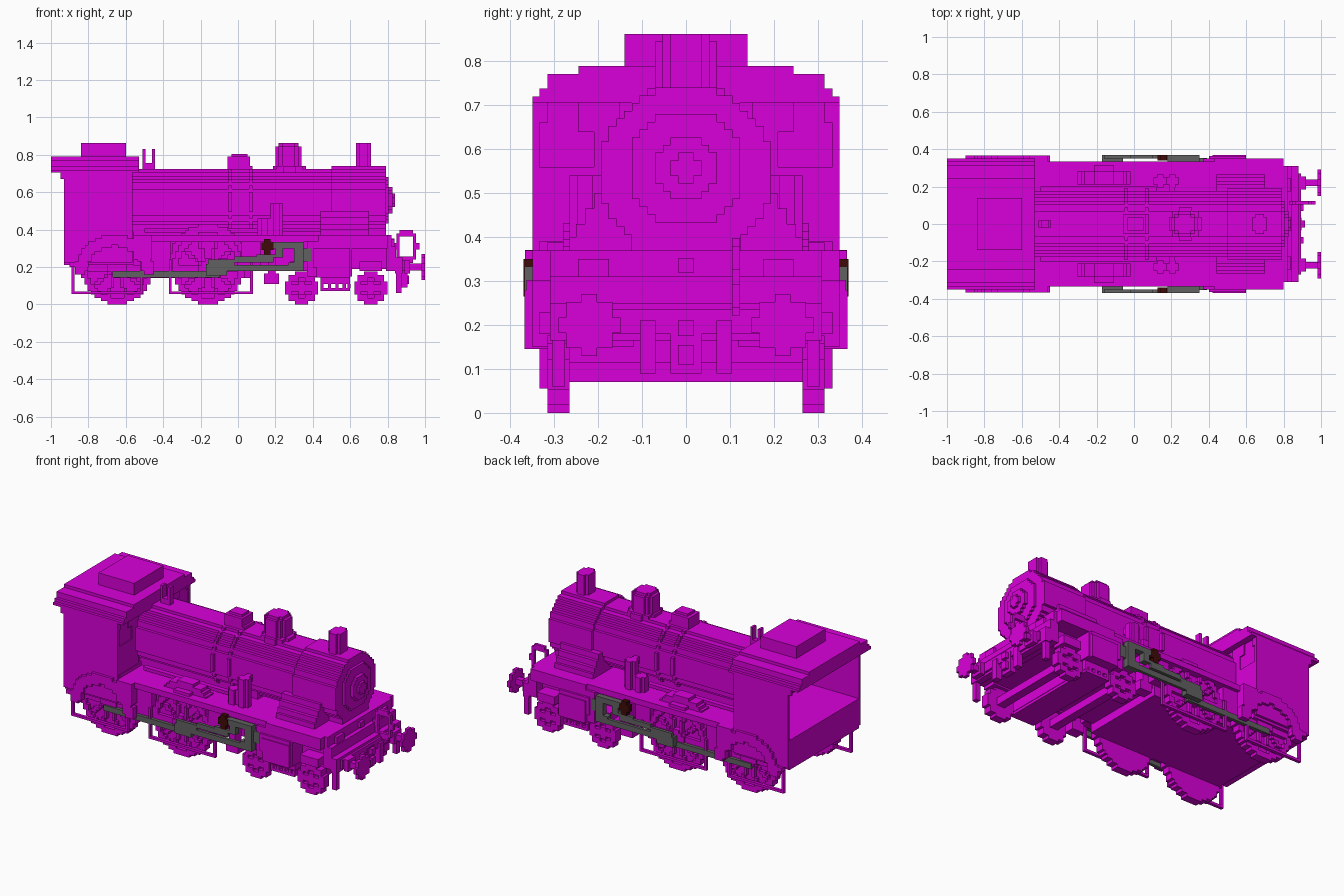
import bpy, bmesh, math

if "Cube" in bpy.data.objects:
    bpy.data.objects.remove(bpy.data.objects["Cube"])

V = 0.0176  # block size of the stepped shapes


def material(name, rgb):
    m = bpy.data.materials.new(name)
    m.use_nodes = True
    m.diffuse_color = (*rgb, 1)
    m.node_tree.nodes["Principled BSDF"].inputs["Base Color"].default_value = (*rgb, 1)
    return m


MAGENTA = material("magenta", (0.7, 0.0, 0.7))
GREY = material("rod grey", (0.12, 0.12, 0.12))
BROWN = material("dark brown", (0.05, 0.003, 0.002))


def build(name, boxes, mat=MAGENTA):
    """One object from a list of (x0, x1, y0, y1, z0, z1) blocks."""
    bm = bmesh.new()
    for x0, x1, y0, y1, z0, z1 in boxes:
        geo = bmesh.ops.create_cube(bm, size=1)
        for v in geo["verts"]:
            v.co.x = x0 if v.co.x < 0 else x1
            v.co.y = y0 if v.co.y < 0 else y1
            v.co.z = z0 if v.co.z < 0 else z1
    me = bpy.data.meshes.new(name)
    bm.to_mesh(me)
    bm.free()
    me.materials.append(mat)
    ob = bpy.data.objects.new(name, me)
    bpy.context.collection.objects.link(ob)


def pair(name, boxes, mat=MAGENTA):
    """Same part on both sides; the blocks given are for +y."""
    build("left_" + name, boxes, mat)
    build("right_" + name, [(a, b, -d, -c, e, f) for a, b, c, d, e, f in boxes], mat)


def slab(axis, a0, a1, centre, r, inside=None):
    """Stepped disc (or any shape given by a test) across an axis, as runs of blocks."""
    inside = inside or (lambda u, w: math.hypot(u, w) <= r)
    n, out = int(r / V) + 2, []
    for j in range(-n, n):
        w, start = (j + 0.5) * V, None
        for i in range(-n, n + 1):
            hit = i < n and inside((i + 0.5) * V, w)
            if hit and start is None:
                start = i
            elif not hit and start is not None:
                u0, u1 = centre[0] + start * V, centre[0] + i * V
                w0, w1 = centre[1] + j * V, centre[1] + (j + 1) * V
                out.append({"x": (a0, a1, u0, u1, w0, w1), "y": (u0, u1, a0, a1, w0, w1),
                            "z": (u0, u1, w0, w1, a0, a1)}[axis])
                start = None
    return out


def spoked(r, spokes):
    """Test for a rim, hub and spokes."""
    def inside(u, w):
        d = math.hypot(u, w)
        a = math.atan2(w, u) * spokes / (2 * math.pi)
        near = abs(a - round(a)) * 2 * math.pi / spokes * d < V * 0.55
        return d <= r and (d > r - 1.8 * V or d < r * 0.3 or near)
    return inside


def arch(r0, r1):
    return lambda u, w: r0 < math.hypot(u, w) <= r1 and w > 0


# Boiler, smokebox and bands
BZ = 0.547
build("boiler", slab("x", -0.58, 0.52, (0, BZ), 0.18))
build("smokebox", slab("x", 0.50, 0.79, (0, BZ), 0.195))
build("boiler_bands", sum((slab("x", x, x + V, (0, BZ), 0.19) for x in (-0.05, 0.06)), []))
DZ = 0.557
build("smokebox_door", slab("x", 0.79, 0.805, (0, DZ), 0.13) + slab("x", 0.80, 0.825, (0, DZ), 0.075)
      + slab("x", 0.82, 0.84, (0, DZ), 0.035))
build("boiler_saddle", [(-0.58, 0.22, -0.125, 0.125, 0.35, 0.44), (0.44, 0.79, -0.125, 0.125, 0.35, 0.44)])

# Domes, chimney and whistles on top
build("sand_dome", [(-0.055, 0.065, -0.053, 0.053, 0.70, 0.79), (-0.035, 0.05, -0.035, 0.035, 0.79, 0.805)])
build("steam_dome", slab("z", 0.69, 0.74, (0.275, 0), 0.088) + slab("z", 0.72, 0.845, (0.27, 0), 0.073)
      + slab("z", 0.84, 0.862, (0.27, 0), 0.06))
build("chimney", [(0.632, 0.712, -0.035, 0.035, 0.72, 0.862), (0.65, 0.695, -0.053, 0.053, 0.72, 0.862)])
build("whistles", [(-0.51, -0.495, -0.018, 0.018, 0.71, 0.83), (-0.46, -0.445, -0.018, 0.018, 0.71, 0.83),
                   (-0.51, -0.445, -0.018, 0.018, 0.71, 0.755)])

# Cab with open back and shallow front windows
build("cab_floor", [(-0.93, -0.56, -0.335, 0.335, 0.21, 0.39)])
pair("cab_side", [(-0.93, -0.565, 0.333, 0.35, 0.225, 0.71), (-0.95, -0.93, 0.333, 0.35, 0.67, 0.71)])
build("cab_front", [(-0.59, -0.571, -0.335, 0.335, 0.37, 0.71)])
pair("cab_window_frame", [(-0.571, -0.565, 0.15, 0.333, 0.37, 0.56), (-0.571, -0.565, 0.15, 0.21, 0.56, 0.71),
                          (-0.571, -0.565, 0.21, 0.245, 0.64, 0.71), (-0.571, -0.565, 0.315, 0.333, 0.66, 0.71)])
build("cab_roof", [(-1.0, -0.53, -y, y, z0, z1) for y, z0, z1 in
                   ((0.35, 0.705, 0.72), (0.333, 0.72, 0.738), (0.315, 0.738, 0.772), (0.245, 0.772, 0.79))])
build("roof_vent", [(-0.84, -0.60, -0.14, 0.14, 0.78, 0.862)])

# Running boards and main frames
build("running_board", [(-0.56, 0.43, -0.335, 0.335, 0.335, 0.37), (0.43, 0.80, -0.35, 0.35, 0.30, 0.37)])
build("main_frame", [(-0.82, 0.08, -0.265, 0.265, 0.14, 0.34), (0.08, 0.80, -0.25, 0.25, 0.19, 0.34)])
build("cross_members", [(0.44, 0.60, -0.31, 0.31, 0.11, 0.19), (0.44, 0.60, -0.315, 0.315, 0.072, 0.088)]
      + [(x, x + V, -0.315, 0.315, 0.088, 0.11) for x in (0.44, 0.48, 0.52, 0.56, 0.585)])
pair("side_springs", [(-0.47, -0.36, 0.265, 0.315, 0.17, 0.335), (0.02, 0.12, 0.265, 0.315, 0.20, 0.335),
                      (0.14, 0.22, 0.25, 0.315, 0.11, 0.165), (0.16, 0.20, 0.25, 0.315, 0.16, 0.335)])

# Wheels, axles and splashers
for label, x in (("rear", -0.645), ("middle", -0.16)):
    pair(label + "_driving_wheel", slab("y", 0.265, 0.295, (x, 0.194), 0.193)
         + slab("y", 0.295, 0.315, (x, 0.194), 0.193, spoked(0.193, 10))
         + slab("y", 0.31, 0.325, (x, 0.194), 0.05))
for label, x in (("trailing", 0.34), ("leading", 0.71)):
    pair(label + "_small_wheel", slab("y", 0.265, 0.295, (x, 0.088), 0.09)
         + slab("y", 0.295, 0.315, (x, 0.088), 0.09, spoked(0.09, 6)))
    build(label + "_axle", [(x - 0.026, x + 0.026, -0.265, 0.265, 0.07, 0.115)])
    pair(label + "_axle_box", [(x - 0.06, x + 0.06, 0.25, 0.333, 0.18, 0.23)])
pair("middle_splasher", slab("y", 0.21, 0.28, (-0.16, 0.22), 0.21, arch(0.12, 0.21)))
pair("rear_splasher", slab("y", 0.33, 0.366, (-0.66, 0.16), 0.215, arch(0.15, 0.215))
     + [(-0.90, -0.80, 0.33, 0.366, 0.20, 0.225)])
pair("rear_sandbox", [(-0.56, -0.46, 0.30, 0.366, 0.24, 0.37)])

# Guard bars below the wheels
for label, a, b in (("rear", -0.89, -0.51), ("middle", -0.37, 0.08)):
    pair(label + "_guard_bar", [(a, b, 0.315, 0.333, 0.055, 0.07), (a, a + 0.015, 0.315, 0.333, 0.055, 0.24),
                                (b - 0.015, b, 0.315, 0.333, 0.055, 0.24)])

# Cylinders, deck boxes and pumps
pair("cylinder", slab("x", 0.40, 0.60, (0.257, 0.25), 0.108) + [(0.37, 0.61, 0.12, 0.35, 0.15, 0.34),
                                                               (0.42, 0.60, 0.30, 0.368, 0.145, 0.28)])
pair("deck_box", [(0.44, 0.70, 0.12, y, z0, z1) for y, z0, z1 in
                  ((0.265, 0.37, 0.40), (0.25, 0.40, 0.43), (0.23, 0.43, 0.465), (0.21, 0.465, 0.50))])
pair("pump", slab("z", 0.37, 0.46, (0.14, 0.23), 0.036) + slab("z", 0.37, 0.54, (0.205, 0.23), 0.03)
     + [(0.19, 0.22, 0.17, 0.23, 0.50, 0.54)])
pair("deck_pipe", [(-0.50, 0.12, 0.17, 0.20, 0.385, 0.405)])

# Front deck, buffer beam and its fittings
build("front_deck", [(0.79, 0.82, -0.31, 0.31, 0.18, 0.37), (0.82, 0.845, -0.31, 0.31, 0.18, 0.31)])
build("buffer_beam", [(0.84, 0.88, -0.31, 0.31, 0.165, 0.25), (0.88, 0.892, -0.27, 0.27, 0.18, 0.235)])
pair("front_lamp", [(0.82, 0.838, 0.175, 0.245, 0.285, 0.35)])
build("front_plate", [(0.82, 0.838, -0.018, 0.018, 0.32, 0.352)])
pair("buffer", slab("x", 0.89, 0.92, (0.22, 0.2), 0.04) + slab("x", 0.90, 0.985, (0.22, 0.2), 0.022)
     + slab("x", 0.98, 1.0, (0.22, 0.2), 0.063))
build("coupling_hook", [(0.86, 0.895, -0.035, 0.035, 0.09, 0.215), (0.89, 0.915, -0.018, 0.018, 0.11, 0.155),
                        (0.89, 0.915, -0.018, 0.018, 0.175, 0.21)])
pair("brake_hose", [(0.87, 0.905, 0.07, 0.105, 0.09, 0.21)])
pair("guard_iron", [(0.845, 0.875, 0.275, 0.305, 0.06, 0.2)])
build("front_hose_loop", slab("y", 0.105, 0.123, (0.90, 0.31), 0.09,
      lambda u, w: 0.68 < math.hypot(u / 0.06, w / 0.085) <= 1.05))

# Rods and valve gear
pair("coupling_rod", [(-0.67, -0.10, 0.315, 0.334, 0.145, 0.178)], GREY)
pair("connecting_rod", [(-0.17, -0.06, 0.33, 0.368, 0.155, 0.215), (-0.15, 0.30, 0.35, 0.368, 0.178, 0.212),
                        (-0.16, -0.02, 0.35, 0.368, 0.21, 0.24), (-0.02, 0.19, 0.35, 0.368, 0.225, 0.255),
                        (0.10, 0.22, 0.35, 0.368, 0.25, 0.268)], GREY)
pair("crosshead", [(0.27, 0.35, 0.333, 0.368, 0.178, 0.225), (0.30, 0.35, 0.333, 0.368, 0.225, 0.32),
                   (0.18, 0.35, 0.333, 0.368, 0.30, 0.333), (0.20, 0.24, 0.333, 0.368, 0.25, 0.30),
                   (0.35, 0.39, 0.333, 0.352, 0.23, 0.30)], GREY)
pair("valve_link", [(0.14, 0.175, 0.34, 0.37, 0.265, 0.35), (0.125, 0.19, 0.34, 0.37, 0.29, 0.33)], BROWN)
